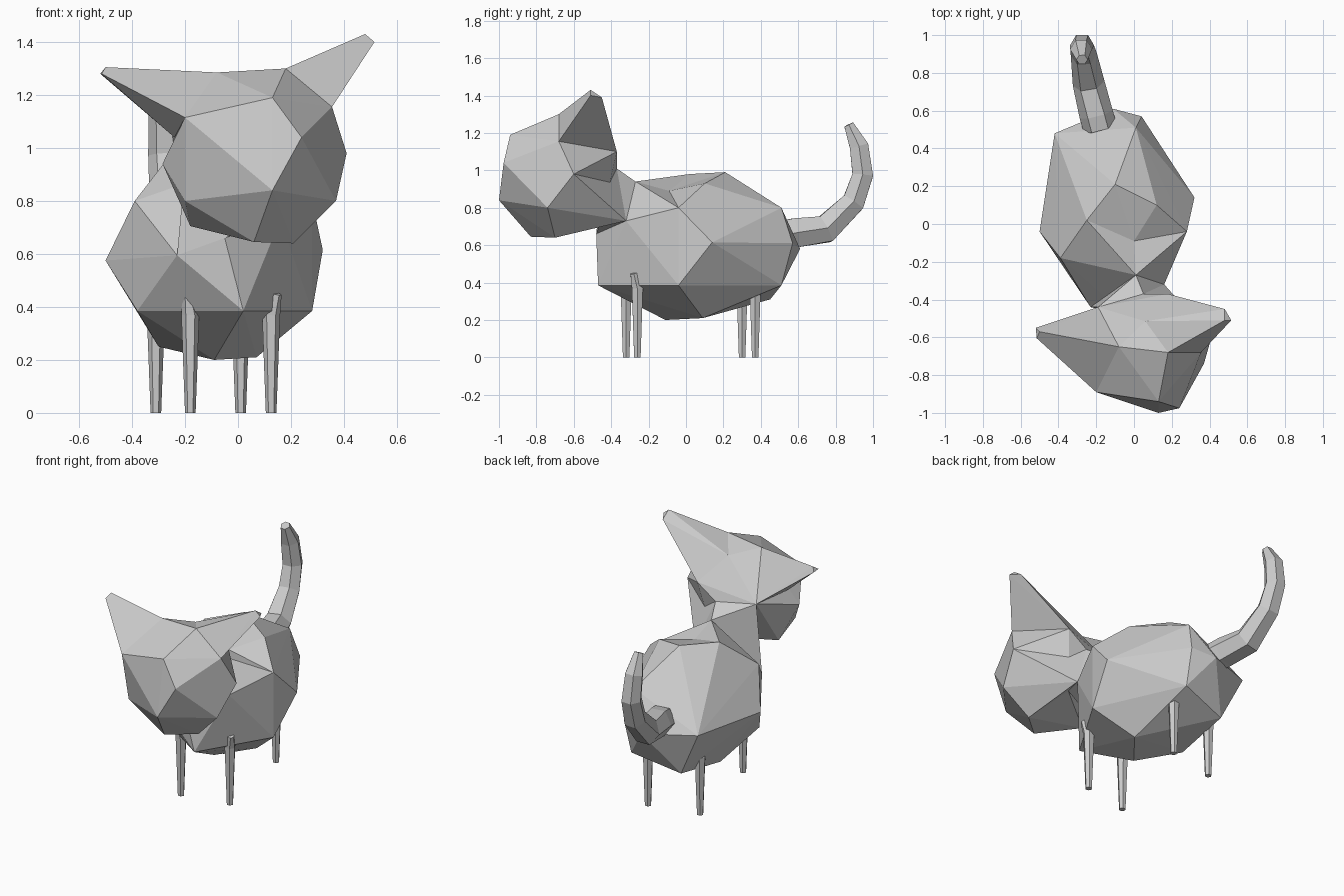
import bpy, bmesh
from math import cos, sin, tau
from mathutils import Vector

cube = bpy.data.objects.get("Cube")
if cube:
    bpy.data.objects.remove(cube)

grey = bpy.data.materials.new("light_grey")
grey.use_nodes = True
grey.diffuse_color = (0.6, 0.6, 0.6, 1)
grey.node_tree.nodes["Principled BSDF"].inputs["Base Color"].default_value = (0.6, 0.6, 0.6, 1)


def finish(bm, name):
    bmesh.ops.recalc_face_normals(bm, faces=bm.faces)
    mesh = bpy.data.meshes.new(name)
    bm.to_mesh(mesh)
    bm.free()
    mesh.materials.append(grey)
    bpy.context.collection.objects.link(bpy.data.objects.new(name, mesh))


def faceted(name, points, ring=(), dent=None):
    """Faceted solid around corner points; faces inside ring fan to a dent."""
    bm = bmesh.new()
    for p in points:
        bm.verts.new(p)
    bmesh.ops.convex_hull(bm, input=bm.verts)
    bmesh.ops.delete(bm, geom=[v for v in bm.verts if not v.link_faces], context='VERTS')
    if ring:
        on_ring = {v for v in bm.verts if any((v.co - Vector(p)).length < 0.001 for p in ring)}
        inner = {f for f in bm.faces if on_ring.issuperset(f.verts)}
        rim = [tuple(e.verts) for e in bm.edges
               if sum(f in inner for f in e.link_faces) == 1]
        bmesh.ops.delete(bm, geom=list(inner), context='FACES')
        mid = bm.verts.new(dent)
        for a, b in rim:
            bm.faces.new((a, b, mid))
    finish(bm, name)


def tube(name, path, sides=6):
    """Loft a polygon along (x, y, z, radius) stations, with capped ends."""
    bm = bmesh.new()
    pts = [Vector(p[:3]) for p in path]
    rings = []
    for i, p in enumerate(pts):
        d = (pts[min(i + 1, len(pts) - 1)] - pts[max(i - 1, 0)]).normalized()
        side = Vector((1, 0, 0))
        side = (side - d * side.dot(d)).normalized()
        up = d.cross(side)
        angles = [tau * k / sides for k in range(sides)]
        rings.append([bm.verts.new(p + path[i][3] * (side * cos(a) + up * sin(a)))
                      for a in angles])
    for a, b in zip(rings, rings[1:]):
        for k in range(sides):
            n = (k + 1) % sides
            bm.faces.new((a[k], a[n], b[n], b[k]))
    bm.faces.new(rings[0])
    bm.faces.new(rings[-1])
    finish(bm, name)


# Corners shared by body, neck, head and ears
withers = (0.01, -0.27, 0.94)
shoulder_l = (0.28, -0.04, 0.80)
breast = (-0.05, -0.48, 0.66)
chest_r = (-0.23, -0.44, 0.595)
throat_l = (0.16, -0.32, 0.73)
spine = (-0.10, 0.21, 0.99)
back_r, back_l = (-0.25, 0.02, 0.98), (0.12, 0.10, 0.93)
nape, nape_r, nape_l = (0.05, -0.37, 1.01), (-0.19, -0.44, 1.03), (0.18, -0.37, 1.10)
throat = (0.12, -0.45, 0.74)
crown_r, crown_l, crown_back = (-0.08, -0.65, 1.285), (0.18, -0.68, 1.30), (0.06, -0.515, 1.247)
brow_r, temple_l = (-0.20, -0.89, 1.115), (0.355, -0.68, 1.155)
cheek_l, jaw_l, chin_l = (0.41, -0.60, 0.98), (0.37, -0.74, 0.80), (0.21, -0.70, 0.64)

# Body with a shallow dent behind the neck
faceted("body", [
    withers, shoulder_l, breast, chest_r, throat_l, spine, back_r, back_l,
    (-0.39, -0.18, 0.80), (-0.42, 0.48, 0.60), (-0.50, -0.04, 0.575), (0.32, 0.14, 0.615),
    (0.04, 0.57, 0.61), (-0.11, 0.61, 0.58), (0.01, 0.51, 0.80),
    (0.02, -0.47, 0.385), (0.28, -0.04, 0.385), (-0.38, -0.20, 0.385),
    (0.03, 0.51, 0.385), (-0.28, 0.45, 0.31), (-0.30, 0.08, 0.25),
    (-0.09, -0.11, 0.20), (0.07, 0.09, 0.21)],
    ring=[withers, back_r, spine, back_l, shoulder_l], dent=(0, -0.09, 0.89))

# Neck, and the wedge joining it to the left cheek
faceted("neck", [withers, chest_r, breast, throat_l, throat, nape, nape_r])
faceted("neck_side", [nape, cheek_l, jaw_l, chin_l, throat_l, throat])

# Head
faceted("head", [
    nape, nape_r, nape_l, throat, crown_r, crown_l, crown_back, brow_r, temple_l,
    cheek_l, jaw_l, chin_l, (0.13, -0.94, 1.19), (0.24, -0.975, 1.04), (0.13, -1.0, 0.84),
    (0.06, -0.83, 0.645), (-0.18, -0.68, 0.705),
    (-0.20, -0.82, 0.80), (-0.285, -0.74, 0.94)])

# Ears
faceted("left_ear", [crown_l, temple_l, nape_l, crown_back,
                     (0.48, -0.51, 1.43), (0.515, -0.51, 1.40), (0.48, -0.45, 1.39)])
faceted("right_ear", [brow_r, nape_r, crown_r, (-0.24, -0.69, 1.04),
                      (-0.50, -0.57, 1.305), (-0.52, -0.55, 1.28), (-0.515, -0.605, 1.28)])

# Tail
tube("tail", [(-0.18, 0.51, 0.65, 0.09), (-0.20, 0.58, 0.665, 0.09),
              (-0.24, 0.745, 0.685, 0.085), (-0.265, 0.895, 0.83, 0.07),
              (-0.275, 0.945, 0.975, 0.064), (-0.28, 0.925, 1.13, 0.058),
              (-0.275, 0.87, 1.245, 0.03)])

# Legs
for name, x, y, lean in (("front_right_leg", -0.18, -0.32, -0.01),
                         ("front_left_leg", 0.125, -0.26, 0.02),
                         ("back_right_leg", -0.31, 0.30, -0.005),
                         ("back_left_leg", 0.01, 0.37, 0.005)):
    tube(name, [(x, y, 0, 0.02), (x, y, 0.37, 0.034), (x + lean, y - 0.02, 0.45, 0.02)])
